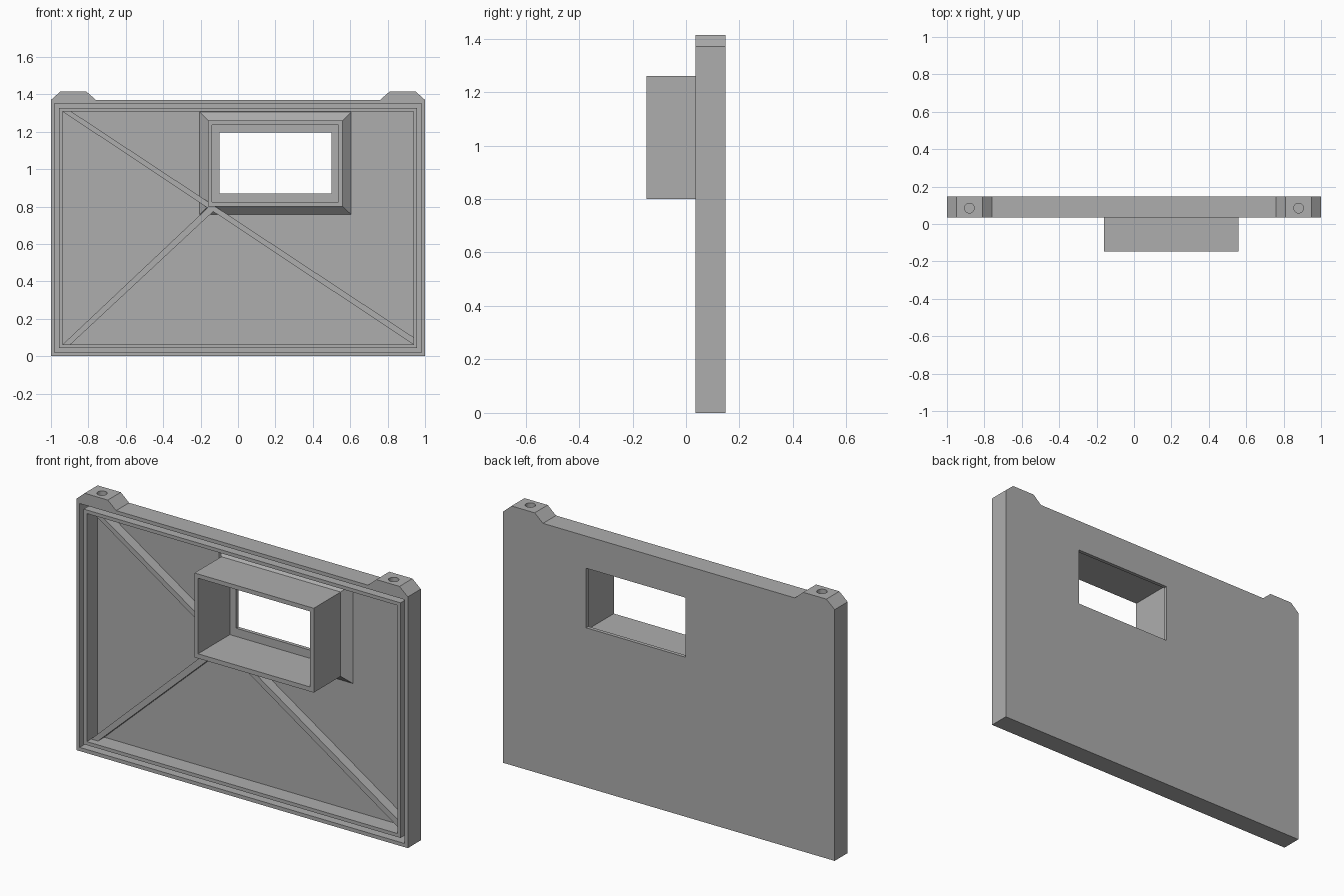
import bpy, bmesh, math
from mathutils import Matrix

cube = bpy.data.objects.get("Cube")
if cube:
    bpy.data.objects.remove(cube, do_unlink=True)

grey = bpy.data.materials.new("plain_grey")
grey.use_nodes = True
COLOUR = (0.42, 0.42, 0.42, 1)
grey.diffuse_color = COLOUR
grey.node_tree.nodes["Principled BSDF"].inputs["Base Color"].default_value = COLOUR

FRONT, FLOOR, BACK = 0.035, 0.127, 0.147
TOP = 1.37


def finish(name, bm):
    bmesh.ops.recalc_face_normals(bm, faces=bm.faces)
    mesh = bpy.data.meshes.new(name)
    bm.to_mesh(mesh)
    bm.free()
    mesh.materials.append(grey)
    obj = bpy.data.objects.new(name, mesh)
    bpy.context.collection.objects.link(obj)
    return obj


def prism(name, outline, y0, y1):
    """Extrude an x-z outline along y."""
    bm = bmesh.new()
    a = [bm.verts.new((x, y0, z)) for x, z in outline]
    b = [bm.verts.new((x, y1, z)) for x, z in outline]
    bm.faces.new(a)
    bm.faces.new(b[::-1])
    for i in range(len(a)):
        j = (i + 1) % len(a)
        bm.faces.new((a[i], a[j], b[j], b[i]))
    return finish(name, bm)


def rect(x0, z0, x1, z1):
    return [(x0, z0), (x1, z0), (x1, z1), (x0, z1)]


def inset(d):
    return rect(-1 + d, d, 1 - d, TOP - d)


def ring(name, sections):
    """Join a closed chain of (rectangle, y) loops into a rectangular ring."""
    bm = bmesh.new()
    loops = [[bm.verts.new((x, y, z)) for x, z in r] for r, y in sections]
    for k, a in enumerate(loops):
        b = loops[(k + 1) % len(loops)]
        for i in range(4):
            j = (i + 1) % 4
            bm.faces.new((a[i], a[j], b[j], b[i]))
    return finish(name, bm)


def cut(target, cutter):
    mod = target.modifiers.new("cut", 'BOOLEAN')
    mod.operation = 'DIFFERENCE'
    mod.solver = 'EXACT'
    mod.object = cutter
    bpy.context.view_layer.objects.active = target
    bpy.ops.object.modifier_apply(modifier=mod.name)
    bpy.data.objects.remove(cutter, do_unlink=True)


# Panel outline with a chamfered lug at each top corner
lug = [(1, TOP), (0.95, 1.414), (0.81, 1.414), (0.76, TOP)]
outline = [(-1, 0), (1, 0)] + lug + [(-x, z) for x, z in reversed(lug)]
panel = prism("panel", outline, FRONT, BACK)

# Central recess, perimeter groove and window opening
cut(panel, prism("recess_cutter", inset(0.063), -0.1, FLOOR))
cut(panel, ring("groove_cutter", [(inset(0.02), -0.1), (inset(0.02), FLOOR),
                                  (inset(0.044), FLOOR), (inset(0.044), -0.1)]))
window = rect(-0.10, 0.87, 0.50, 1.195)
cut(panel, prism("window_cutter", window, -0.1, 0.3))

# Pin holes in the lugs
for side in (-1, 1):
    bm = bmesh.new()
    bmesh.ops.create_cone(bm, cap_ends=True, segments=24, radius1=0.026,
                          radius2=0.026, depth=0.1,
                          matrix=Matrix.Translation((side * 0.88, 0.085, 1.414)))
    cut(panel, finish("pin_hole_cutter", bm))

# Projecting window tube
outer = rect(-0.16, 0.80, 0.56, 1.26)
inner = rect(-0.138, 0.825, 0.538, 1.237)
ring("window_tube", [(outer, -0.147), (outer, FLOOR), (inner, FLOOR), (inner, -0.147)])

# Sloped flange where the tube meets the panel
flange = rect(-0.205, 0.757, 0.605, 1.305)
ring("tube_flange", [(outer, 0.085), (flange, FLOOR), (outer, FLOOR)])

# Diagonal stiffening ribs
RIB_FRONT = 0.072
prism("long_rib", [(-0.937, 1.307), (-0.89, 1.307), (0.937, 0.102), (0.937, 0.063)],
      RIB_FRONT, FLOOR)
prism("short_rib", [(-0.937, 0.063), (-0.895, 0.063), (-0.125, 0.78), (-0.155, 0.80)],
      RIB_FRONT, FLOOR)
